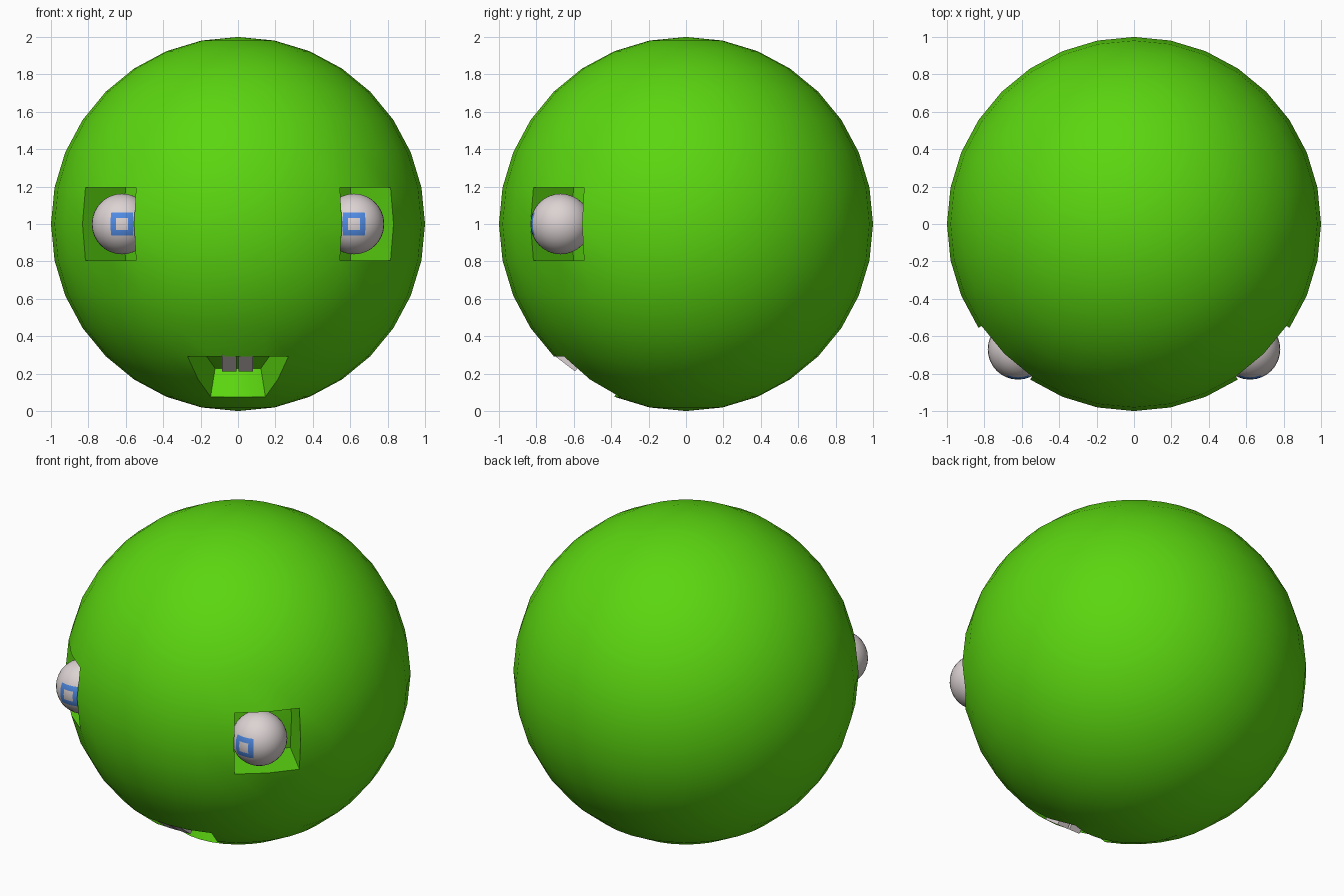
import bpy, bmesh, math
from mathutils import Vector, Matrix

if "Cube" in bpy.data.objects:
    bpy.data.objects.remove(bpy.data.objects["Cube"])

def material(name, rgb):
    m = bpy.data.materials.new(name)
    m.diffuse_color = (*rgb, 1)
    m.use_nodes = True
    m.node_tree.nodes["Principled BSDF"].inputs["Base Color"].default_value = m.diffuse_color
    return m

GREEN = material("bright green", (0.105, 0.67, 0.005))
IVORY = material("pale grey", (0.72, 0.65, 0.65))
BLUE = material("iris blue", (0.08, 0.26, 0.78))

def finish(bm, name, mats, smooth=True):
    bmesh.ops.recalc_face_normals(bm, faces=bm.faces[:])
    me = bpy.data.meshes.new(name)
    bm.to_mesh(me)
    bm.free()
    ob = bpy.data.objects.new(name, me)
    bpy.context.collection.objects.link(ob)
    for m in mats:
        me.materials.append(m)
    if smooth:
        bpy.ops.object.select_all(action='DESELECT')
        ob.select_set(True)
        bpy.context.view_layer.objects.active = ob
        bpy.ops.object.shade_smooth_by_angle(angle=math.radians(30))
    return ob

def angles(v):
    """Azimuth from the front (-y) and latitude, in degrees."""
    return (math.degrees(math.atan2(v.x, -v.y)),
            math.degrees(math.atan2(v.z, math.hypot(v.x, v.y))))

def sink(bm, az0, az1, lat0, lat1, move):
    """Push a patch of sphere faces inward to make a hollow."""
    patch = []
    for f in bm.faces:
        az, lat = angles(f.calc_center_median())
        if az0 < az < az1 and lat0 < lat < lat1:
            patch.append(f)
    new = bmesh.ops.extrude_face_region(bm, geom=patch)["geom"]
    for v in new:
        if isinstance(v, bmesh.types.BMVert):
            v.co = move(v.co)
    old = [f for f in patch if f.is_valid]
    if old:
        bmesh.ops.delete(bm, geom=old, context='FACES')

# Body: round ball with two eye sockets and a mouth
bm = bmesh.new()
bmesh.ops.create_uvsphere(bm, u_segments=32, v_segments=16, radius=1)
for s in (-1, 1):
    a, b = sorted((s * 33.75, s * 56.25))
    inward = Vector((-s * 0.215, 0.215, 0))
    sink(bm, a, b, -11.25, 11.25, lambda c, d=inward: c + d)
sink(bm, -22.5, 22.5, -67.5, -45, lambda c: c * 0.835)
bmesh.ops.translate(bm, verts=bm.verts[:], vec=(0, 0, 1))
finish(bm, "body", [GREEN])

# Eyes: balls with a square blue ring facing front
for s, side in ((-1, "left"), (1, "right")):
    bm = bmesh.new()
    bmesh.ops.create_uvsphere(bm, u_segments=32, v_segments=16, radius=0.162)
    for f in bm.faces:
        az, lat = angles(f.calc_center_median())
        f.material_index = int(11.25 < max(abs(az), abs(lat)) < 22.5)
    bmesh.ops.translate(bm, verts=bm.verts[:], vec=(s * 0.62, -0.67, 1))
    finish(bm, side + "_eye", [IVORY, BLUE])

# Teeth: two small blocks hanging from the upper lip along the body curve
down = Vector((0, 0.795, -0.607))
out = Vector((0, -0.607, -0.795))
rot = Matrix((Vector((1, 0, 0)), down, out)).transposed().to_4x4()
for x, side in ((-0.047, "left"), (0.042, "right")):
    bm = bmesh.new()
    bmesh.ops.create_cube(bm, size=1)
    centre = Vector((x, -0.593, 0.212)) - down * 0.07 - out * 0.03
    bm.transform(Matrix.Translation(centre) @ rot @ Matrix.Diagonal((0.076, 0.14, 0.06, 1)))
    finish(bm, side + "_tooth", [IVORY], smooth=False)
